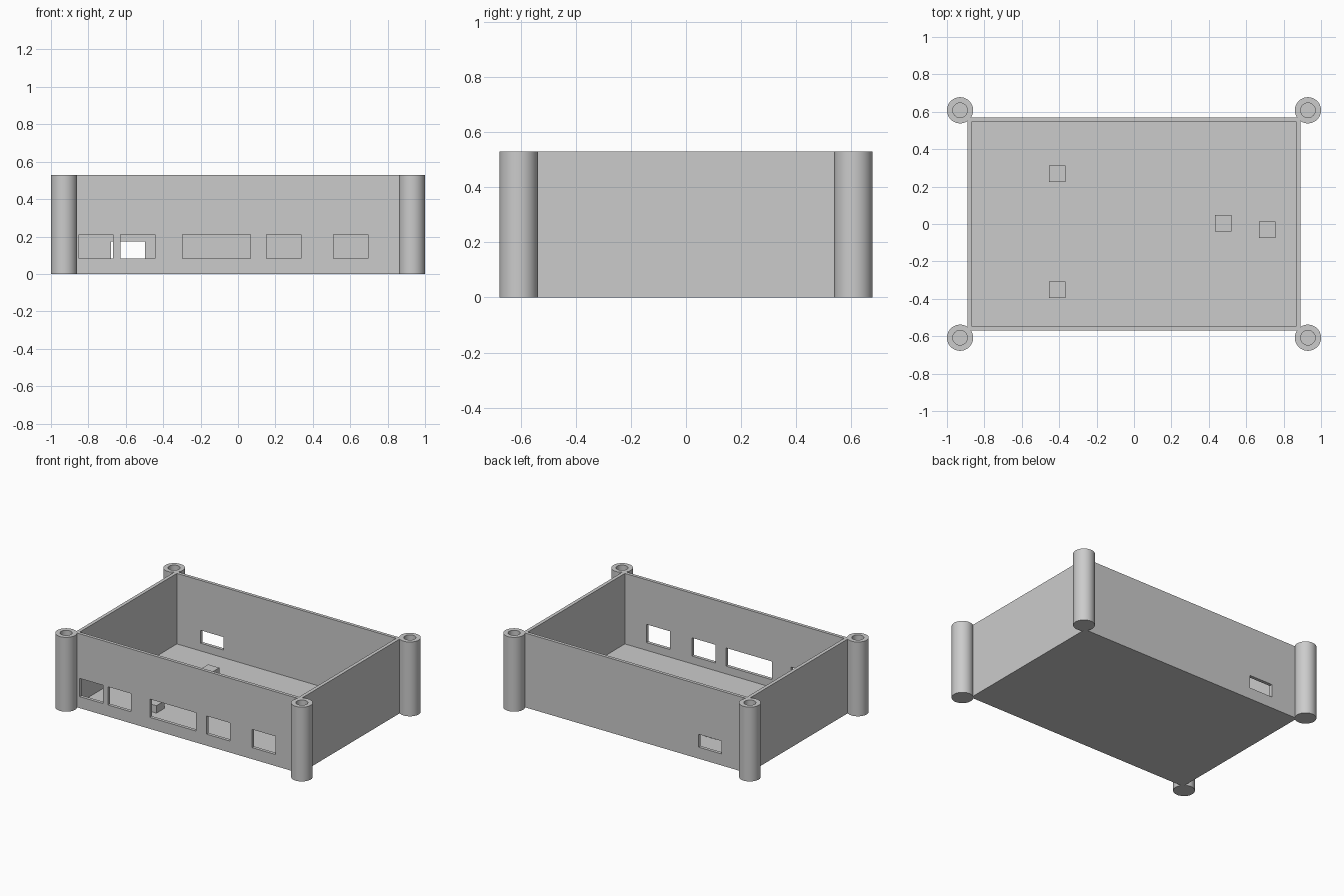
import bpy, bmesh

if "Cube" in bpy.data.objects:
    bpy.data.objects.remove(bpy.data.objects["Cube"])

grey = bpy.data.materials.new("light grey plastic")
grey.diffuse_color = (0.6, 0.6, 0.6, 1)
grey.use_nodes = True
grey.node_tree.nodes["Principled BSDF"].inputs["Base Color"].default_value = grey.diffuse_color

HEIGHT, FLOOR = 0.53, 0.027
OUT_X, OUT_Y, IN_X, IN_Y = 0.89, 0.57, 0.865, 0.547


def finish(bm, name):
    mesh = bpy.data.meshes.new(name)
    bm.to_mesh(mesh)
    bm.free()
    mesh.materials.append(grey)
    ob = bpy.data.objects.new(name, mesh)
    bpy.context.collection.objects.link(ob)
    return ob


def add_box(bm, x0, x1, y0, y1, z0, z1):
    verts = bmesh.ops.create_cube(bm, size=1)["verts"]
    for v in verts:
        v.co = (x1 if v.co.x > 0 else x0, y1 if v.co.y > 0 else y0, z1 if v.co.z > 0 else z0)


def add_cylinder(bm, x, y, r, z0, z1):
    verts = bmesh.ops.create_cone(bm, cap_ends=True, segments=48, radius1=r, radius2=r, depth=z1 - z0)["verts"]
    bmesh.ops.translate(bm, verts=verts, vec=(x, y, (z0 + z1) / 2))


def boolean(target, tool, operation):
    mod = target.modifiers.new(tool.name, "BOOLEAN")
    mod.operation, mod.object, mod.solver = operation, tool, "EXACT"
    tool.hide_render = True
    tool.hide_set(True)


# Outer case block
bm = bmesh.new()
add_box(bm, -OUT_X, OUT_X, -OUT_Y, OUT_Y, 0, HEIGHT)
case = finish(bm, "case")

# Corner screw posts
corners = [(sx * 0.93, sy * 0.608) for sx in (-1, 1) for sy in (-1, 1)]
bm = bmesh.new()
for x, y in corners:
    add_cylinder(bm, x, y, 0.07, 0, HEIGHT)
boolean(case, finish(bm, "corner_posts"), "UNION")

# Interior cavity and blind screw holes
bm = bmesh.new()
add_box(bm, -IN_X, IN_X, -IN_Y, IN_Y, FLOOR, HEIGHT + 0.1)
for x, y in corners:
    add_cylinder(bm, x, y, 0.039, FLOOR, HEIGHT + 0.1)
boolean(case, finish(bm, "cavity_cutter"), "DIFFERENCE")

# Front port openings and the single back opening
bm = bmesh.new()
for x0, x1 in [(-0.85, -0.668), (-0.628, -0.444), (-0.297, 0.067), (0.152, 0.337), (0.511, 0.695)]:
    add_box(bm, x0, x1, -0.65, -0.5, 0.082, 0.212)
add_box(bm, -0.68, -0.497, 0.5, 0.65, 0.082, 0.174)
boolean(case, finish(bm, "port_cutter"), "DIFFERENCE")

# Bake the cuts, drop the helpers, smooth the round posts only
bpy.context.view_layer.update()
baked = bpy.data.meshes.new_from_object(case.evaluated_get(bpy.context.evaluated_depsgraph_get()))
case.modifiers.clear()
case.data = baked
for ob in [o for o in bpy.data.objects if o != case]:
    bpy.data.objects.remove(ob)
bpy.context.view_layer.objects.active = case
case.select_set(True)
bpy.ops.object.shade_smooth_by_angle(angle=0.5)

# Square board standoffs on the floor
bm = bmesh.new()
for x, y in [(-0.41, 0.269), (-0.41, -0.352), (0.478, 0.003), (0.712, -0.03)]:
    add_box(bm, x - 0.044, x + 0.044, y - 0.044, y + 0.044, FLOOR - 0.005, 0.08)
finish(bm, "standoffs")
